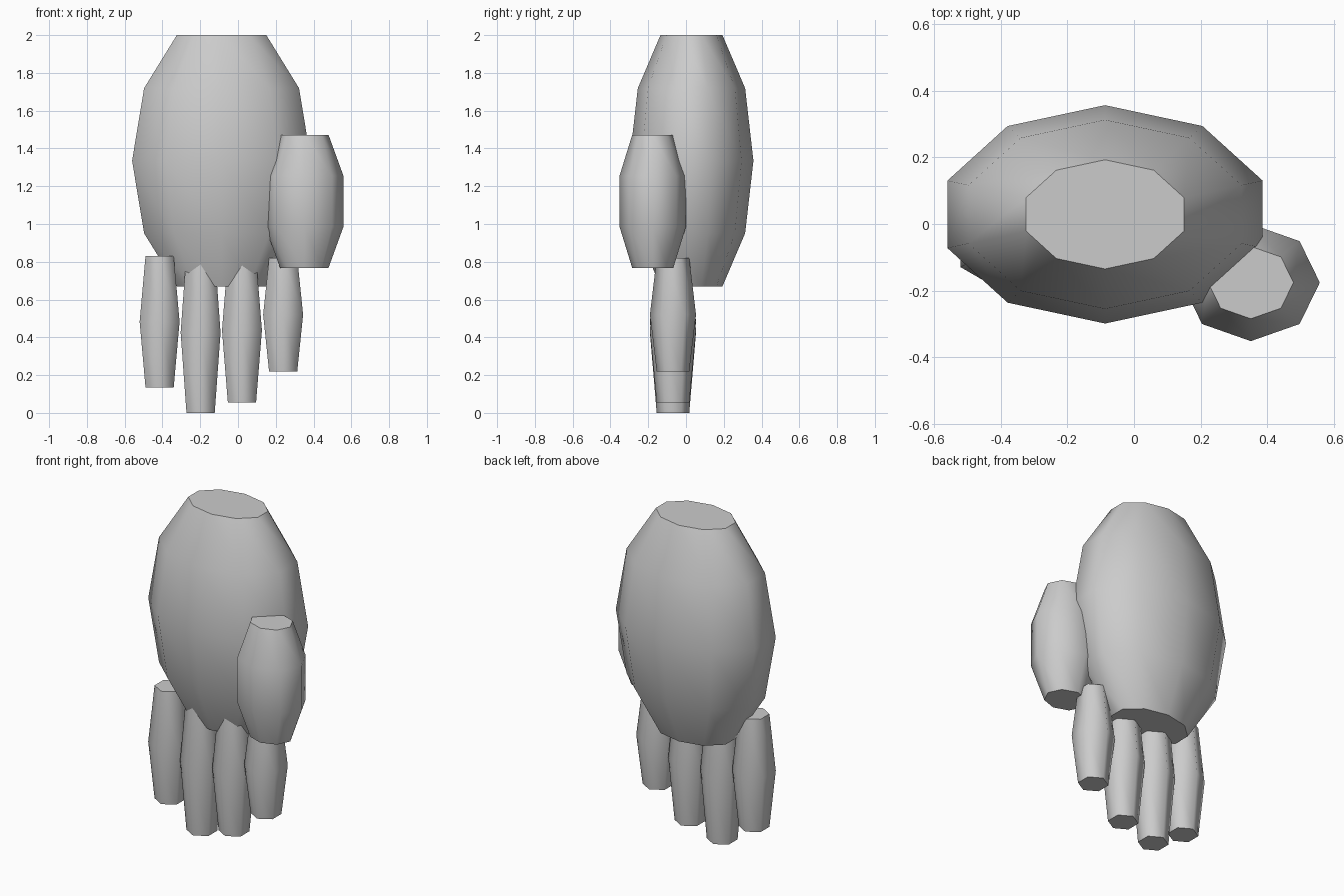
import bpy, bmesh, math

if "Cube" in bpy.data.objects:
    bpy.data.objects.remove(bpy.data.objects["Cube"])

grey = bpy.data.materials.new("plain grey")
grey.diffuse_color = (0.6, 0.6, 0.6, 1)
grey.use_nodes = True
grey.node_tree.nodes["Principled BSDF"].inputs["Base Color"].default_value = grey.diffuse_color


def barrel(name, centre, radii, sides, rings):
    """Ellipsoid of latitude rings with its poles cut off flat; a vertex faces the front."""
    bm = bmesh.new()
    loops = []
    for i in range(1, rings):
        t = math.pi * i / rings
        loop = []
        for k in range(sides):
            a = math.pi / 2 + 2 * math.pi * k / sides
            loop.append(bm.verts.new((centre[0] + radii[0] * math.sin(t) * math.cos(a),
                                      centre[1] + radii[1] * math.sin(t) * math.sin(a),
                                      centre[2] + radii[2] * math.cos(t))))
        loops.append(loop)
    for up, low in zip(loops, loops[1:]):
        for k in range(sides):
            n = (k + 1) % sides
            bm.faces.new((up[k], low[k], low[n], up[n])).smooth = True
    # flat end caps with a crisp rim
    for cap in (bm.faces.new(loops[0]), bm.faces.new(loops[-1][::-1])):
        for e in cap.edges:
            e.smooth = False
    bm.normal_update()
    mesh = bpy.data.meshes.new(name)
    bm.to_mesh(mesh)
    bm.free()
    mesh.materials.append(grey)
    obj = bpy.data.objects.new(name, mesh)
    bpy.context.collection.objects.link(obj)


# palm
barrel("palm", (-0.087, 0.029, 1.335), (0.498, 0.328, 0.768), 10, 6)

# thumb
barrel("thumb", (0.351, -0.176, 1.12), (0.218, 0.185, 0.4355), 8, 5)

# fingers: x, bottom, top
fingers = {"little_finger": (-0.415, 0.135, 0.83),
           "ring_finger": (-0.198, 0.0, 0.85),
           "middle_finger": (0.021, 0.055, 0.82),
           "index_finger": (0.239, 0.22, 0.82)}
for name, (x, low, high) in fingers.items():
    half = (high - low) / 2 / math.cos(math.pi / 4)
    barrel(name, (x, -0.069, (low + high) / 2), (0.122, 0.122, half), 6, 4)
